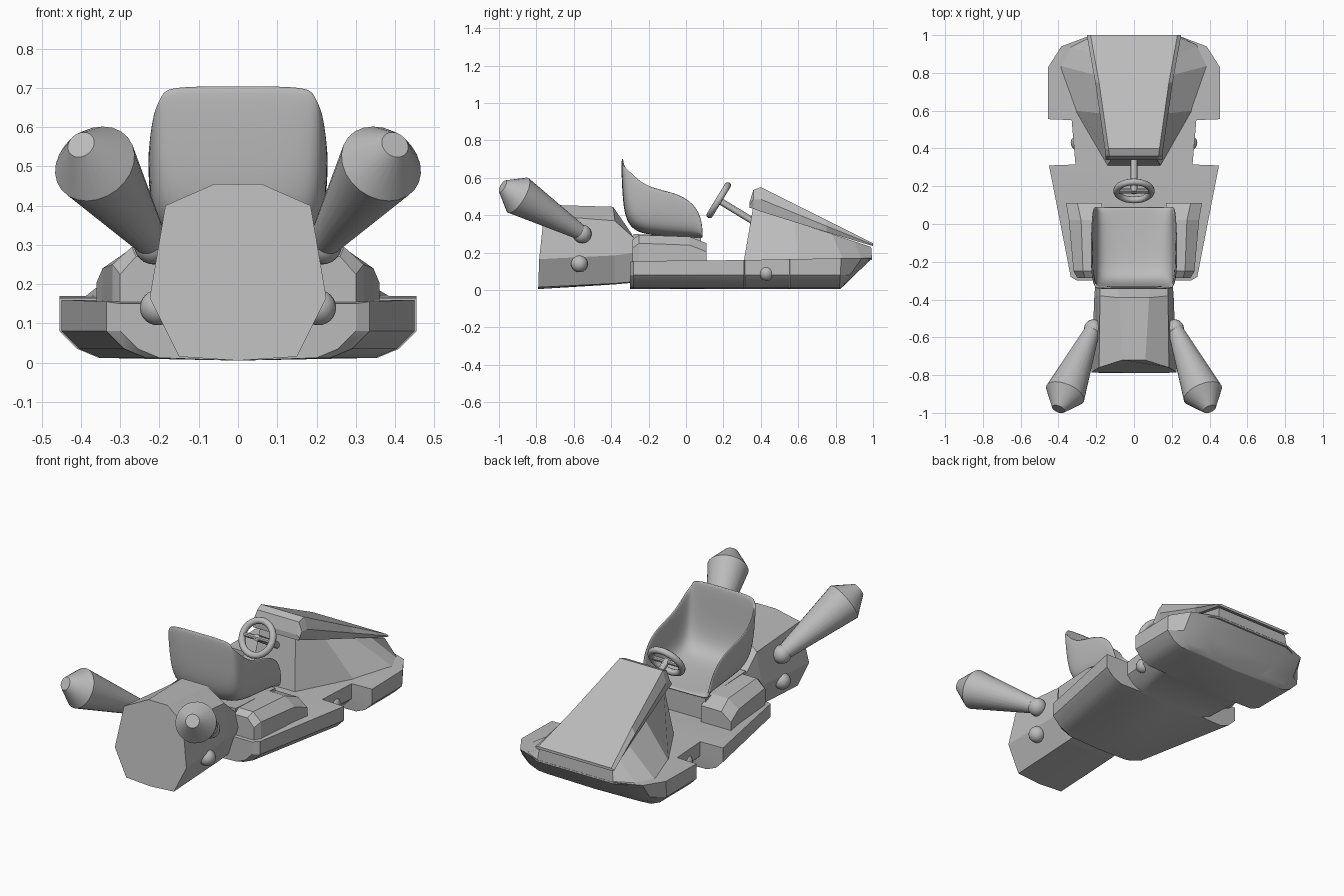
import bpy, bmesh, math
from mathutils import Vector

cube = bpy.data.objects.get("Cube")
if cube:
    bpy.data.objects.remove(cube, do_unlink=True)

grey = bpy.data.materials.new("plain_grey")
grey.use_nodes = True
grey.diffuse_color = (0.5, 0.5, 0.5, 1)
grey.node_tree.nodes["Principled BSDF"].inputs["Base Color"].default_value = (0.5, 0.5, 0.5, 1)


def finish(name, bm, smooth=None):
    bmesh.ops.recalc_face_normals(bm, faces=bm.faces)
    mesh = bpy.data.meshes.new(name)
    bm.to_mesh(mesh)
    bm.free()
    mesh.materials.append(grey)
    ob = bpy.data.objects.new(name, mesh)
    bpy.context.collection.objects.link(ob)
    if smooth:
        bpy.ops.object.select_all(action="DESELECT")
        ob.select_set(True)
        bpy.context.view_layer.objects.active = ob
        bpy.ops.object.shade_smooth_by_angle(angle=math.radians(smooth))
    return ob


def loft(name, rings, closed=True, smooth=None):
    """Skin a list of equal point rings, capping the ends of closed ones."""
    bm = bmesh.new()
    vs = [[bm.verts.new(p) for p in r] for r in rings]
    n = len(vs[0])
    for a, b in zip(vs, vs[1:]):
        for i in range(n if closed else n - 1):
            j = (i + 1) % n
            bm.faces.new((a[i], a[j], b[j], b[i]))
    if closed:
        bm.faces.new(vs[0])
        bm.faces.new(vs[-1])
    return finish(name, bm, smooth)


def mirrored(half):
    """Complete a half ring given on the +x side, leaving centre points single."""
    return half + [(-x, y, z) for x, y, z in reversed(half) if x > 0]


def turned(name, start, end, stations, sides=24):
    """Round part along an axis; stations are (fraction, radius)."""
    start, end = Vector(start), Vector(end)
    q = (end - start).to_track_quat("Z", "Y")
    rings = [[start.lerp(end, t) + q @ Vector((r * math.cos(k * math.tau / sides),
              r * math.sin(k * math.tau / sides), 0)) for k in range(sides)]
             for t, r in stations]
    return loft(name, rings, smooth=30)


def ball(name, loc, r):
    bm = bmesh.new()
    bmesh.ops.create_uvsphere(bm, u_segments=20, v_segments=12, radius=r)
    bmesh.ops.translate(bm, verts=bm.verts, vec=loc)
    return finish(name, bm, 40)


# Floor pan with wheel notches and an undercut nose
def floor_ring(y, x, top):
    half = []
    for fx, z in ((0, 0.005), (x - 0.1, 0.012), (x - 0.045, 0.035), (x, 0.08), (x, top)):
        under = max(0, y - 0.82) * max(0, 1 - z / top)
        half.append((fx, y - under, z))
    return mirrored(half + [(0, y, top)])


loft("floor_pan", [floor_ring(*s) for s in (
    (-0.30, 0.30, 0.15), (-0.28, 0.335, 0.155), (0.31, 0.45, 0.16), (0.315, 0.31, 0.16),
    (0.55, 0.33, 0.165), (0.555, 0.455, 0.165), (0.83, 0.455, 0.17), (0.94, 0.385, 0.17),
    (0.995, 0.24, 0.17))], smooth=25)

# Raised nose body under the cowl
base = [(0.14, 0.31), (0.31, 0.60), (0.40, 0.84), (0.35, 0.94), (0.24, 0.995)]
peak = [(0.11, 0.36, 0.45), (0.12, 0.58, 0.38), (0.17, 0.78, 0.30), (0.21, 0.90, 0.26), (0.23, 0.99, 0.23)]
loft("nose_body", [mirrored([(x, y, 0.16) for x, y in base]), mirrored(peak)])

# Cowl plate sloping forward over the nose
cowl = [(0.34, 0.15, 0.44, 0.47), (0.36, 0.15, 0.435, 0.535), (0.40, 0.155, 0.42, 0.55),
        (0.75, 0.205, 0.31, 0.375), (1.0, 0.25, 0.235, 0.25)]
loft("cowl", [mirrored([(w - 0.01, y, low), (w, y, (low + high) / 2), (w - 0.02, y, high)])
              for y, w, low, high in cowl])

# Faceted engine housing
loft("engine_housing", [mirrored(r) for r in (
    [(0, -0.79, 0.005), (0.15, -0.79, 0.015), (0.225, -0.785, 0.165), (0.185, -0.76, 0.40), (0.06, -0.72, 0.455)],
    [(0, -0.38, 0.03), (0.15, -0.38, 0.035), (0.21, -0.38, 0.185), (0.18, -0.38, 0.37), (0.08, -0.39, 0.445)],
    [(0, -0.27, 0.04), (0.15, -0.27, 0.045), (0.20, -0.27, 0.20), (0.18, -0.28, 0.28), (0.09, -0.29, 0.30)])])

# Seat base between the pods
loft("seat_base", [mirrored([(0.18, y, 0.15), (0.18, y, z)])
                   for y, z in ((-0.28, 0.30), (0.08, 0.28))])

# Bucket seat shell: spine y, z then rim y, z and half width
seat = [(0.09, 0.285, 0.09, 0.30, 0.205), (0.06, 0.285, 0.08, 0.42, 0.215), (-0.05, 0.29, 0.0, 0.505, 0.222),
        (-0.18, 0.30, -0.10, 0.535, 0.225), (-0.28, 0.32, -0.20, 0.56, 0.225),
        (-0.325, 0.40, -0.26, 0.60, 0.22), (-0.335, 0.56, -0.31, 0.645, 0.212), (-0.34, 0.71, -0.335, 0.66, 0.20)]
rings = []
for sy, sz, ry, rz, w in seat:
    half = [(w * k, sy + (ry - sy) * t, sz + (rz - sz) * t)
            for k, t in ((0.4, 0), (0.8, 0.06), (0.96, 0.3), (1, 1))]
    rings.append([(-x, y, z) for x, y, z in reversed(half)] + [(0, sy, sz)] + half)
shell = loft("seat", rings, closed=False, smooth=60)
thick = shell.modifiers.new("thickness", "SOLIDIFY")
thick.thickness = 0.015
thick.offset = 0
sub = shell.modifiers.new("rounding", "SUBSURF")
sub.levels = sub.render_levels = 2

# Steering wheel and column
hub, axis = Vector((0, 0.175, 0.48)), Vector((0, 0.855, -0.52))
bpy.ops.mesh.primitive_torus_add(location=hub, rotation=axis.to_track_quat("Z", "Y").to_euler(),
                                 major_radius=0.092, minor_radius=0.018,
                                 major_segments=28, minor_segments=10)
rim = bpy.context.object
rim.name = "steering_wheel"
rim.data.materials.append(grey)
bpy.ops.object.shade_smooth_by_angle(angle=math.radians(60))
turned("steering_column", hub - axis * 0.01, hub + axis * 0.25, ((0, 0.018), (1, 0.018)), 12)
turned("steering_spoke", hub - Vector((0.09, 0, 0)), hub + Vector((0.09, 0, 0)), ((0, 0.013), (1, 0.013)), 10)

for side, s in (("left", 1), ("right", -1)):
    # Side pods flanking the seat
    pod = [(-0.285, 0.30, 0.26, 0.27), (-0.25, 0.32, 0.27, 0.295), (0.02, 0.345, 0.28, 0.285), (0.11, 0.36, 0.30, 0.25)]
    loft(side + "_pod", [[(s * x, y, z) for x, z in ((0.17, 0.15), (w, 0.15), (w, top - 0.045), (shoulder, top), (0.17, top))]
                         for y, w, shoulder, top in pod])
    # Flared exhaust with its joint
    turned(side + "_exhaust", (s * 0.215, -0.55, 0.30), (s * 0.40, -0.98, 0.555),
           ((0, 0.038), (0.81, 0.108), (1, 0.036)))
    ball(side + "_exhaust_joint", (s * 0.215, -0.555, 0.30), 0.05)
    # Axle ends
    ball(side + "_rear_axle_end", (s * 0.205, -0.57, 0.14), 0.045)
    ball(side + "_front_axle_end", (s * 0.295, 0.43, 0.09), 0.04)
